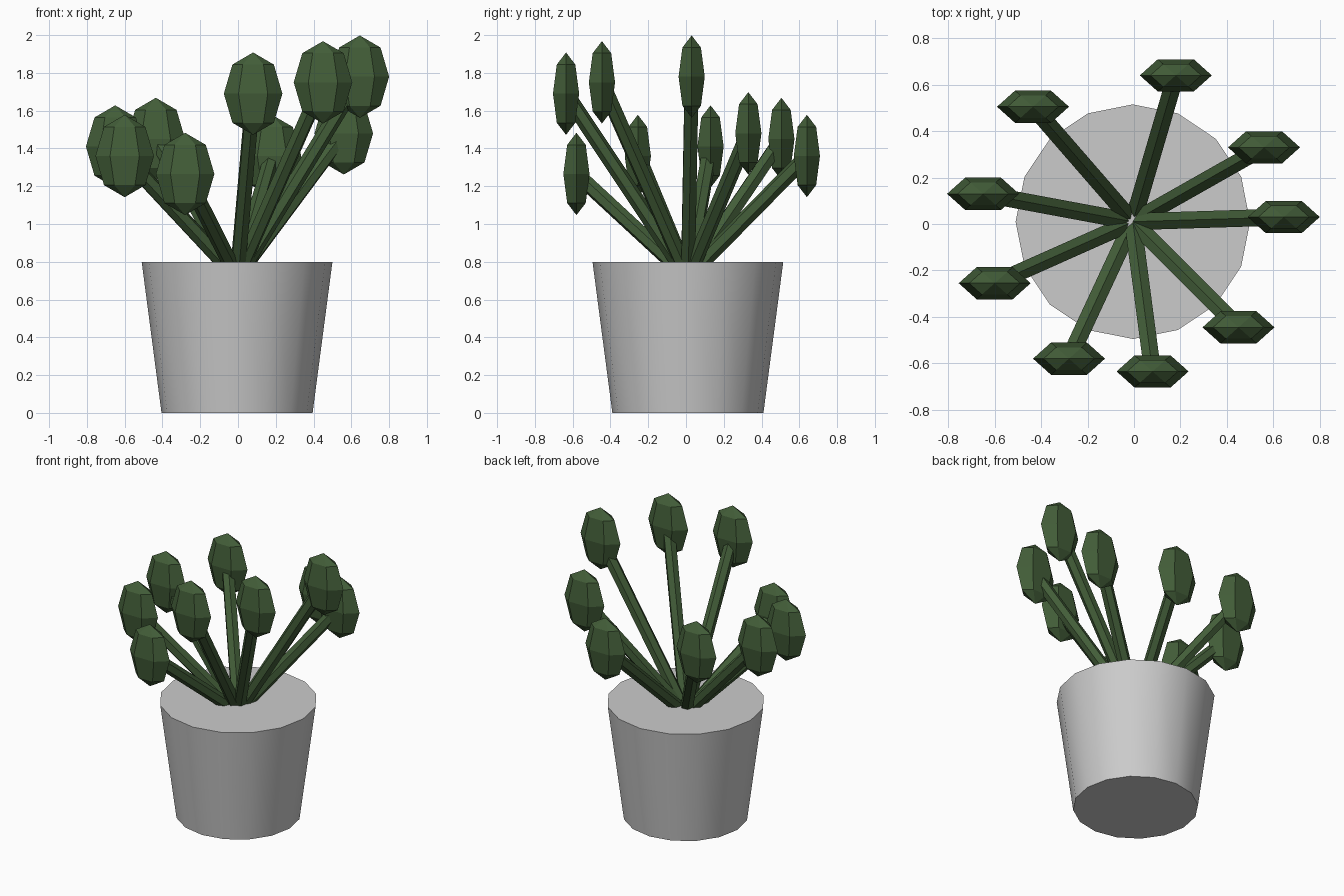
import bpy, math
from mathutils import Vector

if "Cube" in bpy.data.objects:
    bpy.data.objects.remove(bpy.data.objects["Cube"])

CX, CY = -0.005, 0.01          # pot and stem centre
ROOT = Vector((CX, CY, 0.72))  # stems meet just below the pot top

green = bpy.data.materials.new("plant_green")
green.diffuse_color = (0.055, 0.11, 0.04, 1)
green.use_nodes = True
green.node_tree.nodes["Principled BSDF"].inputs["Base Color"].default_value = green.diffuse_color

# Tapered pot, smooth sides with sharp rims
bpy.ops.mesh.primitive_cone_add(vertices=16, radius1=0.40, radius2=0.505, depth=0.8,
                                location=(CX, CY, 0.4))
pot = bpy.context.object
pot.name = "pot"
bpy.ops.object.shade_smooth_by_angle(angle=math.radians(35))


def add_stem(i, tip):
    d = tip - ROOT
    bpy.ops.mesh.primitive_cylinder_add(vertices=6, radius=0.042, depth=d.length,
                                        location=(ROOT + tip) / 2)
    stem = bpy.context.object
    stem.rotation_euler = d.to_track_quat('Z', 'Y').to_euler()
    stem.name = f"stem_{i}"
    stem.data.materials.append(green)


def add_leaf(i, centre):
    # Six-sided, flattened pod with its corners pointing along x
    bpy.ops.mesh.primitive_uv_sphere_add(segments=6, ring_count=4, radius=1, location=centre)
    leaf = bpy.context.object
    if max(v.co.x for v in leaf.data.vertices) < 0.95:
        for v in leaf.data.vertices:
            v.co = Vector((v.co.y, -v.co.x, v.co.z))
    leaf.scale = (0.155, 0.08, 0.218)
    leaf.name = f"leaf_{i}"
    leaf.data.materials.append(green)


# Leaf centres, counter-clockwise around the pot
centres = [(0.645, 0.03, 1.78), (0.56, 0.33, 1.48), (0.18, 0.64, 1.36),
           (-0.435, 0.505, 1.45), (-0.65, 0.13, 1.41), (-0.60, -0.255, 1.36),
           (-0.28, -0.58, 1.265), (0.08, -0.635, 1.69), (0.45, -0.445, 1.75)]
for i, c in enumerate(centres, 1):
    add_stem(i, Vector(c))
    add_leaf(i, c)
